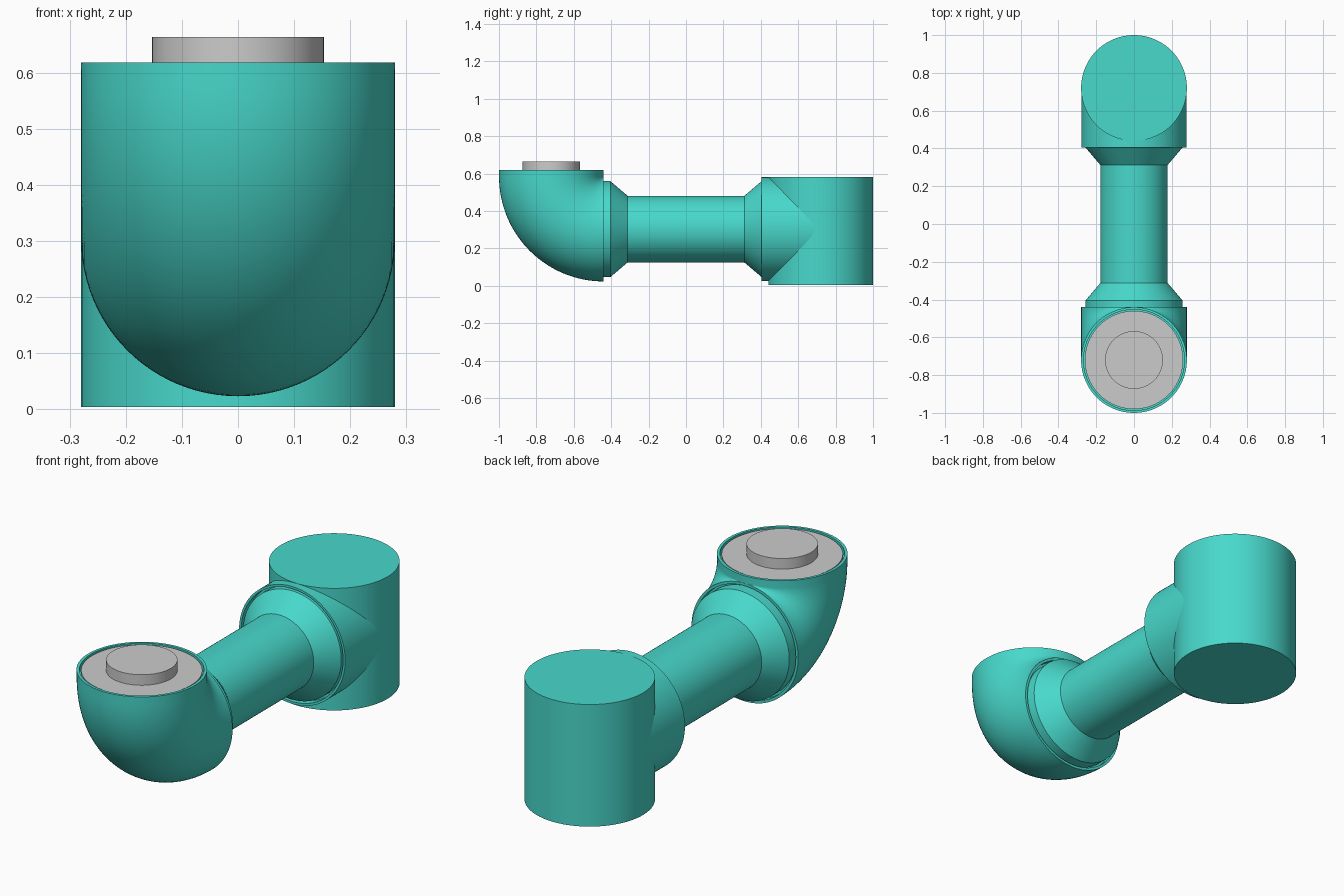
import bpy, bmesh, math
from mathutils import Vector

if "Cube" in bpy.data.objects:
    bpy.data.objects.remove(bpy.data.objects["Cube"])

SEG = 96
AXIS_Z = 0.303      # height of the horizontal axis
END_Y = 0.72        # distance of both vertical axes from the middle
R = 0.28            # fitting radius
BORE = 0.267        # bore radius at the open mouths
X, Y, Z = Vector((1, 0, 0)), Vector((0, 1, 0)), Vector((0, 0, 1))

teal = bpy.data.materials.new("teal")
teal.diffuse_color = (0.065, 0.69, 0.60, 1)
teal.use_nodes = True
teal.node_tree.nodes["Principled BSDF"].inputs["Base Color"].default_value = teal.diffuse_color


def loft(name, rings, mat=None):
    """Capped skin through circles given as (centre, second axis, radius)."""
    bm = bmesh.new()
    loops = []
    for c, v, r in rings:
        loops.append([bm.verts.new(c + r * (math.cos(a) * X + math.sin(a) * v))
                      for a in (2 * math.pi * i / SEG for i in range(SEG))])
    for p, q in zip(loops, loops[1:]):
        for i in range(SEG):
            j = (i + 1) % SEG
            bm.faces.new((p[i], p[j], q[j], q[i]))
    bm.faces.new(loops[0])
    bm.faces.new(loops[-1])
    bmesh.ops.recalc_face_normals(bm, faces=bm.faces)
    mesh = bpy.data.meshes.new(name)
    bm.to_mesh(mesh)
    bm.free()
    ob = bpy.data.objects.new(name, mesh)
    bpy.context.collection.objects.link(ob)
    if mat:
        mesh.materials.append(mat)
    bpy.ops.object.select_all(action='DESELECT')
    bpy.context.view_layer.objects.active = ob
    ob.select_set(True)
    bpy.ops.object.shade_smooth_by_angle(angle=math.radians(30))
    return ob


def upright(y, profile):
    return [(Vector((0, y, z)), Y, r) for z, r in profile]


def lying(profile):
    return [(Vector((0, y, AXIS_Z)), Z, r) for y, r in profile]


# rear upright body
loft("rear_body", upright(END_Y, [(0.0, 0.165), (0.004, 0.165), (0.004, R), (0.582, R)][2:]), teal)

# rear socket: short open mouth facing the arm
loft("rear_socket", lying([(END_Y, 0.278), (0.405, 0.278), (0.405, BORE), (0.44, BORE)]), teal)

# connecting arm with flared collars
half = [(0.46, 0.257), (0.405, 0.257), (0.312, 0.178)]
loft("arm", lying([(-y, r) for y, r in half] + half[::-1]), teal)

# front elbow: straight rim, quarter bend, bored at both mouths
bend_y, bend_z = -END_Y + R, AXIS_Z + R
rings = upright(-END_Y, [(0.59, BORE), (0.618, BORE), (0.618, R)])
STEPS = 32
for i in range(STEPS + 1):
    a = math.pi / 2 * i / STEPS
    out = -math.cos(a) * Y - math.sin(a) * Z
    rings.append((Vector((0, bend_y, bend_z)) + R * out, -out, R - 0.0005))
rings += [(Vector((0, y, AXIS_Z)), Z, BORE) for y in (bend_y, bend_y - 0.03)]
loft("front_elbow", rings, teal)

# grey joint plate with raised hub
loft("joint_plate", upright(-END_Y, [(0.585, 0.260), (0.614, 0.260),
                                     (0.614, 0.153), (0.664, 0.153)]))
